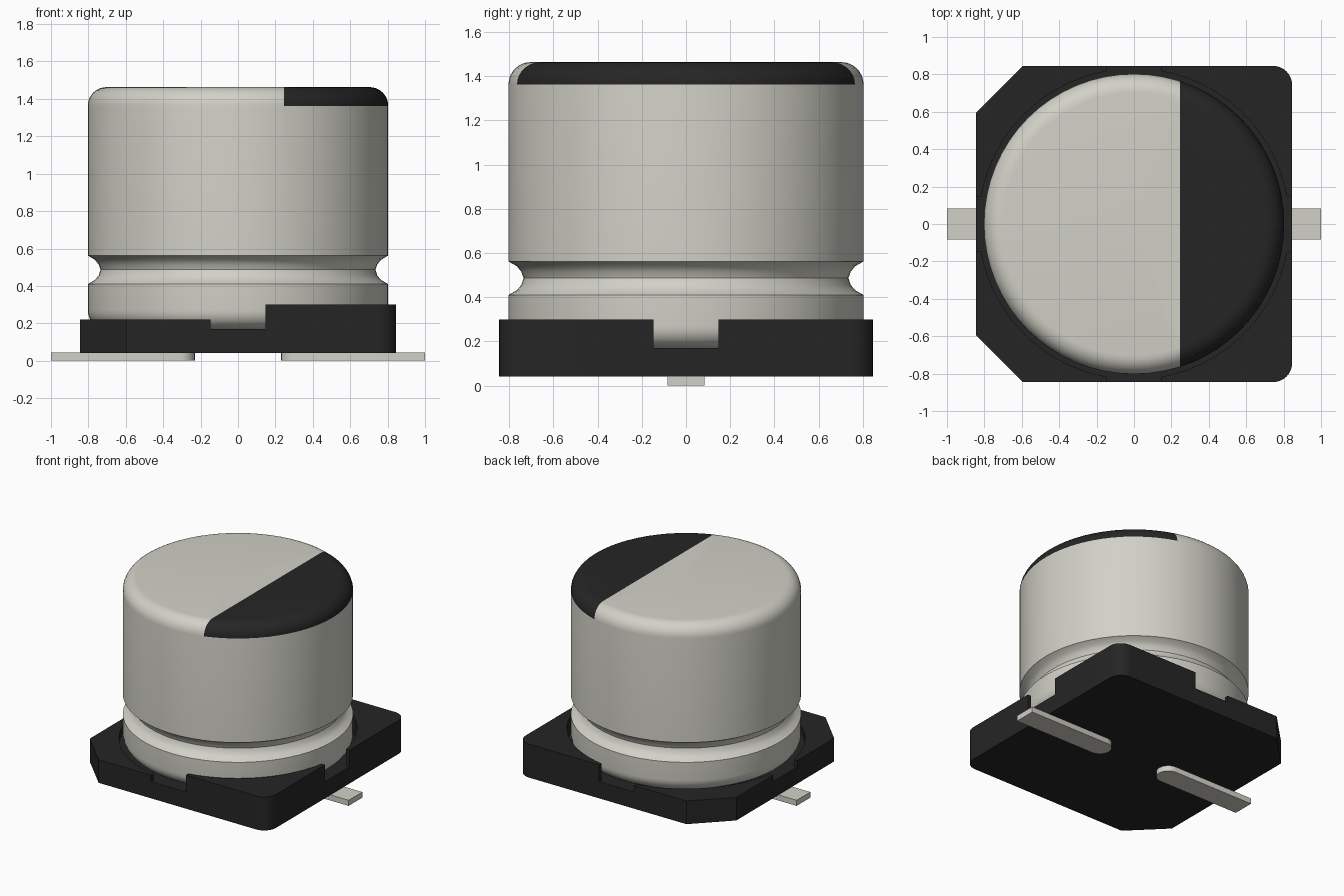
import bpy, bmesh
from math import sin, cos, pi, radians

cube = bpy.data.objects.get("Cube")
if cube:
    bpy.data.objects.remove(cube)


def material(name, rgb):
    m = bpy.data.materials.new(name)
    m.use_nodes = True
    m.diffuse_color = (*rgb, 1)
    m.node_tree.nodes["Principled BSDF"].inputs["Base Color"].default_value = (*rgb, 1)
    return m


METAL = material("warm grey metal", (0.645, 0.638, 0.572))
BLACK = material("black plastic", (0.0193, 0.0186, 0.0186))


def arc(cx, cy, r, start, end, n=8):
    angles = [radians(start + (end - start) * i / n) for i in range(n + 1)]
    return [(cx + r * cos(a), cy + r * sin(a)) for a in angles]


def make(name, bm, *mats):
    bmesh.ops.recalc_face_normals(bm, faces=bm.faces)
    me = bpy.data.meshes.new(name)
    bm.to_mesh(me)
    bm.free()
    ob = bpy.data.objects.new(name, me)
    bpy.context.collection.objects.link(ob)
    for m in mats:
        me.materials.append(m)
    return ob


def prism(name, outline, z0, z1, mat):
    bm = bmesh.new()
    face = bm.faces.new([bm.verts.new((x, y, z0)) for x, y in outline])
    ext = bmesh.ops.extrude_face_region(bm, geom=[face])
    top = [g for g in ext["geom"] if isinstance(g, bmesh.types.BMVert)]
    bmesh.ops.translate(bm, verts=top, vec=(0, 0, z1 - z0))
    return make(name, bm, mat)


def rect(x0, x1, y0, y1):
    return [(x0, y0), (x1, y0), (x1, y1), (x0, y1)]


def smooth(ob, angle=30):
    bpy.ops.object.select_all(action="DESELECT")
    ob.select_set(True)
    bpy.context.view_layer.objects.active = ob
    bpy.ops.object.shade_smooth_by_angle(angle=radians(angle))


# Base plate: two chamfered corners at -x, two rounded corners at +x
S, C, R = 0.845, 0.595, 0.1
outline = [(-S, C), (-S, -C), (-C, -S)]
outline += arc(S - R, -S + R, R, -90, 0) + arc(S - R, S - R, R, 0, 90) + [(-C, S)]
base = prism("base_plate", outline, 0.042, 0.3, BLACK)

# Cut the round seat, the cross-shaped notches and the lower half
N = 0.147
cutters = [
    prism("seat_cutter", arc(0, 0, 0.83, 0, 360, 72)[:-1], 0.17, 0.5, BLACK),
    prism("notch_cutter_x", rect(-1, 1, -N, N), 0.17, 0.5, BLACK),
    prism("notch_cutter_y", rect(-N, N, -1, 1), 0.17, 0.5, BLACK),
    prism("step_cutter", rect(-1, 0, -1, 1), 0.22, 0.5, BLACK),
]
bpy.context.view_layer.objects.active = base
for cutter in cutters:
    mod = base.modifiers.new(cutter.name, "BOOLEAN")
    mod.operation = "DIFFERENCE"
    mod.solver = "EXACT"
    mod.object = cutter
    bpy.ops.object.modifier_apply(modifier=mod.name)
    bpy.data.objects.remove(cutter)
smooth(base)

# Can: revolved profile with rounded ends and a crimped groove
RC, F = 0.803, 0.1
profile = [(0, 0.17)] + arc(RC - F, 0.17 + F, F, -90, 0)
profile += [(RC, 0.41), (0.765, 0.432), (0.745, 0.455), (0.735, 0.487),
            (0.745, 0.515), (0.765, 0.54), (RC, 0.562)]
profile += arc(RC - F, 1.463 - F, F, 0, 90) + [(0, 1.463)]
bm = bmesh.new()
verts = [bm.verts.new((r, 0, z)) for r, z in profile]
edges = [bm.edges.new(pair) for pair in zip(verts, verts[1:])]
bmesh.ops.spin(bm, geom=verts + edges, axis=(0, 0, 1), cent=(0, 0, 0),
               angle=2 * pi, steps=64)
bmesh.ops.remove_doubles(bm, verts=bm.verts, dist=0.0005)

# Polarity mark: the +x side of the rounded top, split off by a straight cut
MARK_X, MARK_Z = 0.245, 1.36
top_faces = [f for f in bm.faces if f.calc_center_median().z > MARK_Z]
geom = set(top_faces)
for f in top_faces:
    geom.update(f.verts, f.edges)
bmesh.ops.bisect_plane(bm, geom=list(geom), plane_co=(MARK_X, 0, 0), plane_no=(1, 0, 0))
for f in bm.faces:
    c = f.calc_center_median()
    f.material_index = int(c.x > MARK_X and c.z > MARK_Z)
smooth(make("can", bm, METAL, BLACK))

# Leads: flat strips with a rounded inner end
W = 0.083
for name, side in (("left_lead", 1), ("right_lead", -1)):
    strip = [(1, -W), (1, W)] + arc(0.23 + W, 0, W, 90, 270, 12)
    lead = prism(name, [(side * x, y) for x, y in strip], 0, 0.043, METAL)
    smooth(lead)
